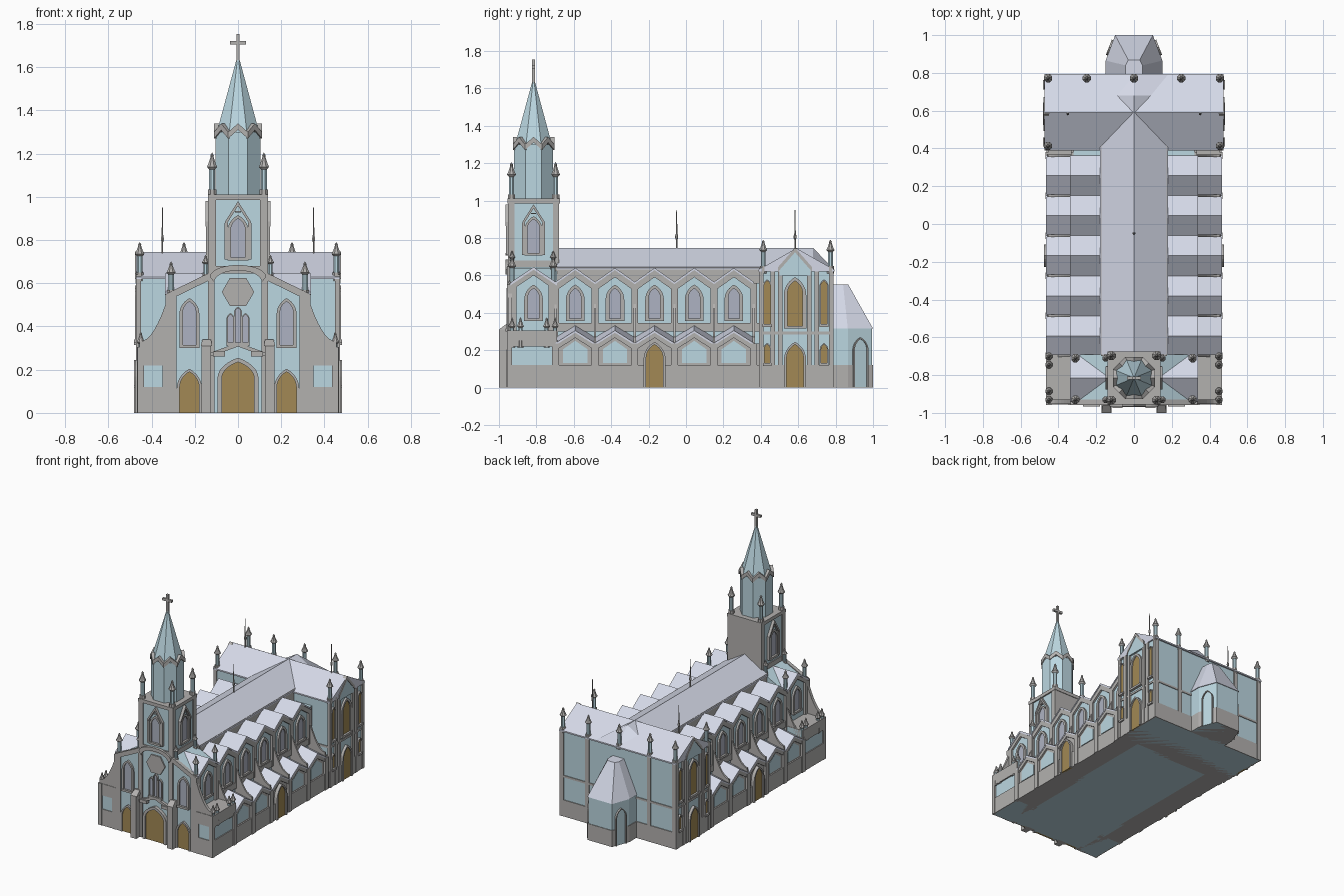
import bpy, bmesh
from math import sin, cos, pi, radians, atan2, tan
from mathutils import Matrix, Vector

if "Cube" in bpy.data.objects:
    bpy.data.objects.remove(bpy.data.objects["Cube"])

def material(name, rgb):
    m = bpy.data.materials.new(name)
    m.diffuse_color = (*rgb, 1)
    m.use_nodes = True
    m.node_tree.nodes["Principled BSDF"].inputs["Base Color"].default_value = m.diffuse_color
    return m

BLUE = material("blue_wall", (0.50, 0.68, 0.75))
ROOF = material("roof", (0.66, 0.69, 0.80))
TAN = material("door_wood", (0.36, 0.25, 0.09))
GLASS = material("glass", (0.42, 0.45, 0.54))
STONE = material("stone", (0.45, 0.44, 0.43))
TY = -0.815                                   # tower axis

def finish(name, bm, mat):
    bmesh.ops.recalc_face_normals(bm, faces=bm.faces[:])
    me = bpy.data.meshes.new(name)
    bm.to_mesh(me)
    bm.free()
    me.materials.append(mat)
    ob = bpy.data.objects.new(name, me)
    bpy.context.collection.objects.link(ob)
    return ob

def prism(name, pts, axis, a, b, mat, both=False, M=Matrix(), end=None):
    """Extrude a 2D outline along an axis from a to b; 'end' is another outline at b; both = mirror in x."""
    bm = bmesh.new()
    def place(p, d, s):
        v = {'x': (d, *p), 'y': (p[0], d, p[1]), 'z': (*p, d)}[axis]
        v = M @ Vector(v)
        return bm.verts.new((v.x * s, v.y, v.z))
    n = len(pts)
    for s in (1, -1) if both else (1,):
        A = [place(p, a, s) for p in pts]
        B = [place(p, b, s) for p in (end or pts)]
        bm.faces.new(A)
        bm.faces.new(B[::-1])
        for i in range(n):
            bm.faces.new((A[i], A[(i + 1) % n], B[(i + 1) % n], B[i]))
    return finish(name, bm, mat)

def rect(a, b, c, d):
    return [(a, c), (b, c), (b, d), (a, d)]

def box(name, x, y, z, mat, both=False, M=Matrix()):
    return prism(name, rect(*x, *y), 'z', *z, mat, both, M)

def arch(c, w, z0, z1, k=0.8, n=6):
    r, rise = w / 2, w * k
    arc = [(r * (2 * cos(i * pi / 3 / n) - 1), z1 - rise + rise * sin(i * pi / 3 / n) / sin(pi / 3))
           for i in range(n + 1)]
    right = [(r, z0)] + arc
    return [(c + x, z) for x, z in right] + [(c - x, z) for x, z in right[-2::-1]]

def chevron(c, half, z0, z1, t):
    return [(c - half, z0), (c, z1), (c + half, z0), (c + half, z0 - t), (c, z1 - t), (c - half, z0 - t)]

def opening(name, c, w, z0, z1, axis, d, o, fill, both=False, M=Matrix(), t=0.014, k=0.8):
    """Arched pane with a raised stone surround."""
    prism(name + "_pane", arch(c, w, z0, z1, k), axis, d - o * .01, d + o * .005, fill, both, M)
    ring = arch(c, w + 2 * t, z0, z1 + t, k) + arch(c, w, z0, z1, k)[::-1]
    prism(name + "_frame", ring, axis, d - o * .01, d + o * .014, STONE, both, M)
    if z0 > 0.1:
        prism(name + "_sill", rect(c - w / 2 - t, c + w / 2 + t, z0 - .015, z0), axis,
              d - o * .01, d + o * .02, STONE, both, M)

def lathe(name, x, y, prof, mat, n=8):
    bm = bmesh.new()
    rings = [[bm.verts.new((x + r * cos((i + .5) * 2 * pi / n), y + r * sin((i + .5) * 2 * pi / n), z))
              for i in range(n)] for r, z in prof]
    bm.faces.new(rings[0][::-1])
    bm.faces.new(rings[-1])
    for A, B in zip(rings, rings[1:]):
        for i in range(n):
            bm.faces.new((A[i], A[(i + 1) % n], B[(i + 1) % n], B[i]))
    return finish(name, bm, mat)

def pinnacle(x, y, z0, z1, w=.014):
    h = z1 - z0
    for px in {x, -x}:
        lathe("pinnacle_post", px, y, [(w, z0 - .02), (w, z0 + .62 * h)], BLUE)
        lathe("pinnacle_cap", px, y, [(w, z0 + .6 * h), (w * 1.7, z0 + .66 * h), (w * 1.2, z0 + .74 * h),
              (w * .5, z0 + .9 * h), (w * .6, z0 + .93 * h), (.001, z1)], STONE)
        lathe("pinnacle_foot", px, y, [(w * 1.4, z0 - .02), (w * 1.4, z0 + .12 * h)], STONE)

# nave core and main roof with hipped end
box("nave_wall", (-.32, .32), (-.70, .42), (0, .56), BLUE)
box("nave_upper", (-.175, .175), (-.70, .6), (.5, .645), STONE)
ridge = [(-.18, .63), (-.18, .64), (0, .747), (.18, .64), (.18, .63)]
prism("nave_roof", ridge, 'y', -.69, .68, ROOF)
prism("nave_roof_hip", ridge, 'y', .68, .79, ROOF, end=[(p[0], .631 if p[1] > .63 else .625) for p in ridge])

# aisles
box("aisle_wall", (.3, .452), (-.70, .42), (0, .235), STONE, True)
box("aisle_plinth", (.3, .462), (-.955, .42), (0, .12), STONE, True)
box("aisle_front_block", (.3, .455), (-.95, -.69), (0, .30), BLUE, True)
box("aisle_front_band", (.3, .465), (-.955, -.69), (.22, .305), STONE, True)

# repeating bays: upper and lower cross gables, windows, panels
half = .106
for i in range(5):
    c = -.592 + i * .212
    prism("clerestory_gable", [(c - half, .5), (c + half, .5), (c + half, .55), (c, .625), (c - half, .55)],
          'x', .17, .32, BLUE, True)
    prism("clerestory_roof", chevron(c, half, .565, .64, .012), 'x', .165, .338, ROOF, True)
    prism("clerestory_trim", chevron(c, half, .555, .63, .04), 'x', .31, .334, STONE, True)
    opening("clerestory_window", c, .06, .37, .53, 'x', .32, 1, GLASS, True, t=.02)
    low = [(c - half, .2), (c + half, .2), (c + half, .23), (c, .295), (c - half, .23)]
    prism("aisle_gable", low, 'x', .31, .452, STONE, True)
    ch = chevron(c, half, .238, .305, .012)
    prism("aisle_roof", ch, 'x', .467, .315, ROOF, True, end=[(y, z + .03) for y, z in ch])
    prism("aisle_trim", chevron(c, half, .228, .296, .03), 'x', .44, .464, STONE, True)
    if i == 2:
        opening("side_door", c, .09, 0, .23, 'x', .462, 1, TAN, True)
    else:
        prism("aisle_panel", [(c - .065, .13), (c + .065, .13), (c + .065, .205), (c, .25), (c - .065, .205)],
              'x', .44, .456, BLUE, True)
box("clerestory_string", (.3, .332), (-.70, .42), (.30, .345), STONE, True)

# buttresses with concave tops
curve = [(.32 + .135 * t, .33 + .22 * (1 - t) ** 2) for t in [j / 8 for j in range(9)]]
for i in range(6):
    y = -.698 + i * .212
    prism("flying_buttress", [(.3, .2)] + [(.3, .55)] + [(x, z - .06) for x, z in curve] + [(.465, .2)],
          'y', y - .006, y + .006, STONE, True)
    box("buttress_pier", (.44, .468), (y - .018, y + .018), (0, .235), STONE, True)
    box("clerestory_pilaster", (.31, .334), (y - .018, y + .018), (.3, .56), STONE, True)

# transept
box("transept_wall", (-.462, .462), (.40, .782), (0, .63), BLUE)
box("transept_plinth", (-.47, .47), (.395, .788), (0, .12), STONE)
box("transept_string", (-.468, .468), (.395, .787), (.285, .30), STONE)
prism("transept_roof", [(.388, .63), (.59, .745), (.793, .63), (.793, .62), (.388, .62)], 'x', -.473, .473, ROOF)
prism("transept_gable", [(.5, .6), (.665, .6), (.665, .64), (.583, .735), (.5, .64)], 'x', .45, .474, BLUE, True)
prism("transept_gable_trim", chevron(.583, .09, .645, .748, .025), 'x', .45, .478, STONE, True)
for y in (.403, .465, .505, .66, .70, .777):
    box("transept_pilaster", (.45, .473), (y - .012, y + .012), (0, .64), STONE, True)
opening("transept_door", .583, .09, 0, .23, 'x', .468, 1, TAN, True)
opening("transept_window", .583, .08, .33, .57, 'x', .462, 1, TAN, True, t=.02)
for y in (.434, .738):
    opening("transept_lancet_low", y, .03, .13, .23, 'x', .462, 1, TAN, True, t=.008)
    opening("transept_lancet", y, .034, .34, .57, 'x', .462, 1, TAN, True, t=.008)
for x in (.25, .455):
    box("rear_pilaster", (x - .015, x + .015), (.77, .789), (0, .635), STONE, True)
    pinnacle(x, .772, .63, .79)
pinnacle(0, .772, .63, .79)
pinnacle(.455, .413, .63, .79)

# apse
def apse(g=0):
    return [(-.145 - g, .77), (-.145 - g, .865), (-.095 - g, .995 + g), (.095 + g, .995 + g),
            (.145 + g, .865), (.145 + g, .77)]
prism("apse_wall", apse(), 'z', 0, .32, BLUE)
prism("apse_plinth", apse(.004), 'z', 0, .12, STONE)
prism("apse_roof", apse(.005), 'z', .315, .55, ROOF,
      end=[(-.045, .77), (-.045, .84), (-.03, .868), (.03, .868), (.045, .84), (.045, .77)])
M = Matrix.Translation((.12, .931, 0)) @ Matrix.Rotation(atan2(.05, .13), 4, 'Z')
opening("apse_niche", 0, .07, 0, .26, 'x', 0, 1, BLUE, True, M, t=.008)

# west front
FY = -.945
prism("front_block", [(-.32, 0), (-.32, .55), (-.14, .64), (.14, .64), (.32, .55), (.32, 0)], 'y', FY, -.69, BLUE)
prism("front_rake", [(.335, .55), (.13, .65), (.13, .615), (.335, .515)], 'y', -.957, -.93, STONE, True)
prism("front_side_roof", chevron(TY, .125, .56, .645, .015), 'x', .13, .338, ROOF, True)
prism("front_side_gable", [(TY - .12, .5), (TY + .12, .5), (TY + .12, .55), (TY, .63), (TY - .12, .55)],
      'x', .13, .32, BLUE, True)
prism("front_side_trim", chevron(TY, .125, .55, .635, .035), 'x', .31, .334, STONE, True)
opening("front_side_window", TY, .06, .37, .53, 'x', .32, 1, GLASS, True, t=.02)
for y in (-.93, -.71):
    box("front_corner_pier", (.285, .335), (y - .025, y + .025), (0, .55), STONE, True)
    pinnacle(.31, y, .55, .70)
    pinnacle(.15, y, .63, .73, .011)
prism("front_wing_curve", [(.3, .28)] + [(.3, .57)] + curve + [(.455, .28)], 'y', -.952, -.93, STONE, True)
for x in (.335, .45):
    box("wing_strip", (x - .015, x + .015), (-.957, -.93), (0, .305), STONE, True)
for y in (-.93, -.885, -.745, -.70):
    pinnacle(.45, y, .235, .375, .012)
box("portal_buttress", (.125, .17), (-1.0, -.93), (0, .31), STONE, True)
prism("portal_buttress_cap", rect(.12, .172, -1.0, -.93), 'z', .31, .34, STONE, True,
      end=rect(.125, .165, -.96, -.93))
box("front_pilaster", (.108, .14), (-.957, -.93), (0, .64), STONE, True)
box("portal_ledge", (.06, .115), (-.975, -.93), (.262, .285), STONE, True)
opening("main_door", 0, .15, 0, .235, 'y', -.955, -1, TAN, k=.5, t=.02)
opening("aisle_door", .225, .09, 0, .19, 'y', FY, -1, TAN, True)
opening("aisle_front_window", .225, .06, .315, .515, 'y', FY, -1, GLASS, True, t=.016)
prism("portal_gable", chevron(0, .125, .28, .325, .018), 'y', -.965, -.93, STONE)
for x, top in ((0, .485), (-.035, .455), (.035, .455)):
    opening("triple_lancet", x, .024, .325, top, 'y', FY, -1, GLASS, t=.007)
prism("front_hexagon", [(.075 * cos(i * pi / 3), .56 + .075 * sin(i * pi / 3)) for i in range(6)],
      'y', -.955, -.93, STONE)
seg = [(.13 * sin(radians(a)), .63 + .055 * cos(radians(a))) for a in range(-90, 91, 15)]
prism("front_hood", seg + [(x * .85, z - .025) for x, z in seg[::-1]], 'y', -.965, -.93, STONE)

# tower
box("tower_shaft", (-.13, .13), (TY - .13, TY + .13), (.5, 1.0), BLUE)
box("tower_back", (-.136, .136), (TY + .12, TY + .136), (.6, 1.0), STONE)
box("tower_cornice", (-.14, .14), (TY - .14, TY + .14), (.985, 1.01), STONE)
for ang in (0, 90, -90):
    M = Matrix.Translation((0, TY, 0)) @ Matrix.Rotation(radians(ang), 4, 'Z')
    for x in (-.12, .12):
        box("tower_corner", (x - .017, x + .017), (-.138, -.12), (.63, 1.0), STONE, M=M)
    box("tower_band", (-.13, .13), (-.137, -.12), (.645, .68), STONE, M=M)
    opening("tower_window", 0, .066, .72, .9, 'y', -.13, -1, GLASS, M=M, t=.016)
    prism("tower_gable", chevron(0, .06, .885, .98, .022), 'y', -.15, -.12, STONE, M=M)
    for x in (-.054, .054):
        box("tower_colonnette", (x - .008, x + .008), (-.148, -.12), (.71, .88), STONE, M=M)
    box("tower_cross_bar", (-.014, .014), (-.142, -.12), (.928, .934), STONE, M=M)
for y in (TY - .118, TY + .118):
    pinnacle(.12, y, 1.01, 1.205, .015)

# octagonal belfry, zigzag crown, spire and cross
lathe("belfry", 0, TY, [(.112, 1.0), (.112, 1.3)], BLUE)
lathe("spire", 0, TY, [(.106, 1.28), (.1, 1.32), (.008, 1.635)], BLUE)
for i in range(8):
    M = Matrix.Translation((0, TY, 0)) @ Matrix.Rotation(i * pi / 4, 4, 'Z')
    prism("crown_gable", chevron(0, .111 * tan(pi / 8), 1.30, 1.34, .03), 'y', -.111, -.085, STONE, M=M)
box("cross_upright", (-.008, .008), (TY - .008, TY + .008), (1.62, 1.755), STONE)
box("cross_arm", (-.038, .038), (TY - .008, TY + .008), (1.705, 1.722), STONE)

# roof poles
for x, y in ((-.35, .583), (.35, .583), (0, -.05)):
    lathe("roof_pole", x, y, [(.004, .73), (.004, .79), (.008, .80), (.008, .81), (.004, .825), (.002, .95)], STONE, 6)
